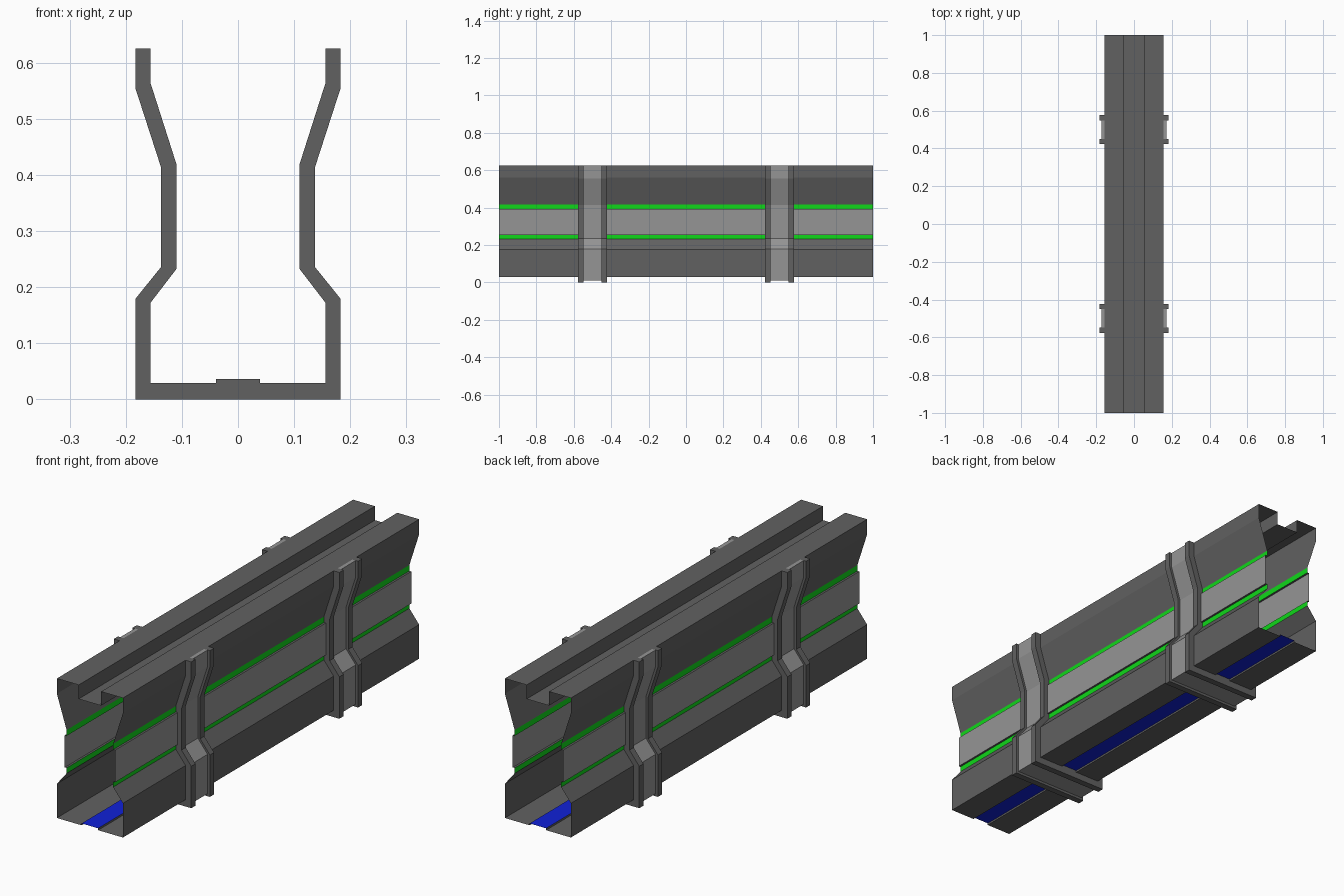
import bpy, bmesh

if "Cube" in bpy.data.objects:
    bpy.data.objects.remove(bpy.data.objects["Cube"])


def material(name, rgb):
    m = bpy.data.materials.new(name)
    m.diffuse_color = (*rgb, 1)
    m.use_nodes = True
    m.node_tree.nodes["Principled BSDF"].inputs["Base Color"].default_value = m.diffuse_color
    return m


DARK = material("dark_grey", (0.12, 0.12, 0.12))
LIGHT = material("light_grey", (0.30, 0.30, 0.30))
GREEN = material("green", (0.005, 0.68, 0.01))
BLUE = material("blue", (0.005, 0.015, 0.68))


def sweep(name, profile, y0, y1, mats, pick=None, caps=False):
    """Extrude a closed (x, z) profile along y; pick() chooses the material per segment."""
    bm = bmesh.new()
    a = [bm.verts.new((x, y0, z)) for x, z in profile]
    b = [bm.verts.new((x, y1, z)) for x, z in profile]
    n = len(profile)
    for i in range(n):
        j = (i + 1) % n
        f = bm.faces.new((a[i], b[i], b[j], a[j]))
        f.normal_update()
        if pick:
            f.material_index = pick(f)
    if caps:
        bm.faces.new(a)
        bm.faces.new(b[::-1])
    bmesh.ops.recalc_face_normals(bm, faces=bm.faces)
    # make sure the sheet faces outward: the topmost flat face must look up
    if not caps:
        top = max(bm.faces, key=lambda f: f.calc_center_median().z)
        if top.normal.z < 0:
            bmesh.ops.reverse_faces(bm, faces=bm.faces)
    me = bpy.data.meshes.new(name)
    bm.to_mesh(me)
    bm.free()
    for m in mats:
        me.materials.append(m)
    ob = bpy.data.objects.new(name, me)
    bpy.context.collection.objects.link(ob)
    return ob


def mirrored(half):
    return half + [(-x, z) for x, z in reversed(half)]


# Corridor shell: thin open-ended tube with floor strip, side grooves and roof channel
shell = mirrored([
    (0.039, 0.037), (0.039, 0.029), (0.156, 0.029), (0.156, 0.175),
    (0.11, 0.232), (0.11, 0.255), (0.119, 0.255), (0.119, 0.392),
    (0.11, 0.392), (0.11, 0.417), (0.156, 0.56), (0.156, 0.625),
    (0.053, 0.625), (0.053, 0.565)])


def shell_colour(f):
    c = f.calc_center_median()
    upright = abs(f.normal.x) > 0.99
    if abs(c.x) < 0.01 and c.z < 0.1:
        return 3                       # floor strip
    if upright and 0.23 < c.z < 0.42:
        return 1 if abs(c.x) > 0.115 else 2   # side panel / glowing grooves
    return 0


sweep("corridor_shell", shell, -1, 1, [DARK, LIGHT, GREEN, BLUE], shell_colour)


# Support ribs: U-shaped frames hugging the shell, each two flanges and a recessed web
def rib_profile(inset):
    outer = [(0.183, 0), (0.183, 0.179), (0.137, 0.236),
             (0.137, 0.413), (0.183, 0.555), (0.183, 0.625)]
    outer = [(x - inset, z + (inset if z == 0 else 0)) for x, z in outer]
    inner = [(0.156, 0.625), (0.156, 0.564), (0.11, 0.42), (0.11, 0.232),
             (0.156, 0.172), (0.156, 0.029), (0.039, 0.029), (0.039, 0.0365)]
    return mirrored(outer + inner)


for label, y in (("front", -0.5), ("back", 0.5)):
    sweep(label + "_rib_web", rib_profile(0.011), y - 0.049, y + 0.049, [LIGHT], caps=True)
    for side, s in (("near", -1), ("far", 1)):
        c = y + s * 0.063
        sweep(f"{label}_rib_{side}_flange", rib_profile(0), c - 0.014, c + 0.014,
              [DARK], caps=True)
